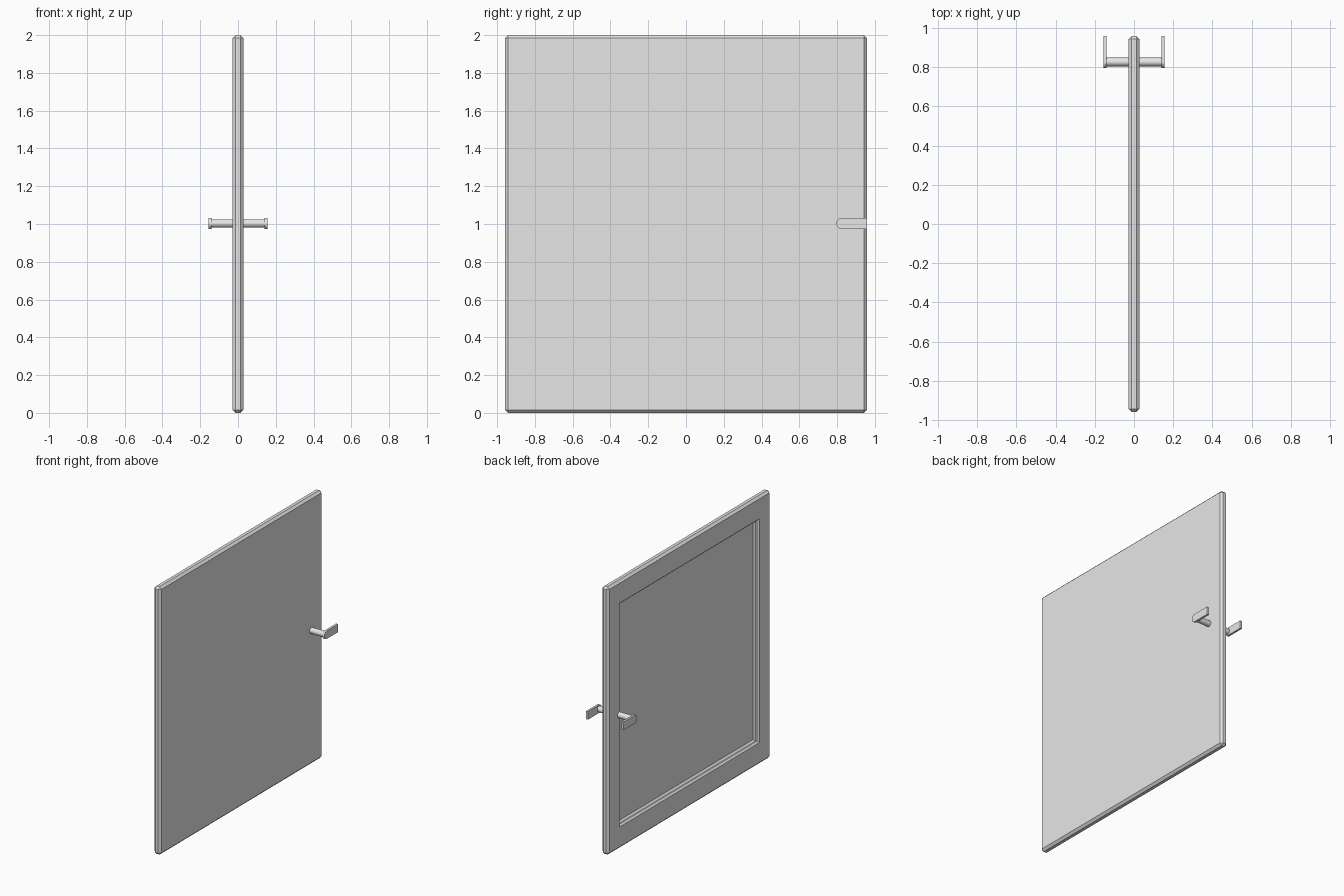
import bpy, bmesh, math
from mathutils import Matrix, Vector

if "Cube" in bpy.data.objects:
    bpy.data.objects.remove(bpy.data.objects["Cube"], do_unlink=True)

grey = bpy.data.materials.new("light_grey")
grey.use_nodes = True
colour = (0.8, 0.8, 0.8, 1)
grey.diffuse_color = colour
grey.node_tree.nodes["Principled BSDF"].inputs["Base Color"].default_value = colour


def finish(bm, name):
    bmesh.ops.recalc_face_normals(bm, faces=bm.faces)
    mesh = bpy.data.meshes.new(name)
    bm.to_mesh(mesh)
    bm.free()
    mesh.materials.append(grey)
    obj = bpy.data.objects.new(name, mesh)
    bpy.context.collection.objects.link(obj)
    return obj


# Door slab with chamfered edges
bm = bmesh.new()
bmesh.ops.create_cube(bm, size=1, matrix=Matrix.Translation((0, 0, 1))
                      @ Matrix.Diagonal((0.056, 1.916, 2, 1)))
bmesh.ops.bevel(bm, geom=bm.edges[:], offset=0.016, segments=1, affect='EDGES')

# Recessed panel on one side: chamfer, wall, chamfer
bm.normal_update()
panel = min(bm.faces, key=lambda f: f.calc_center_median().x)
bmesh.ops.inset_region(bm, faces=[panel], thickness=0.1, depth=0)
for v in panel.verts:
    v.co.y = math.copysign(0.825, v.co.y)
    v.co.z = 1 + math.copysign(0.835, v.co.z - 1)
for thickness, depth in ((0.012, -0.012), (0, -0.01), (0.012, -0.012)):
    bm.normal_update()
    bmesh.ops.inset_region(bm, faces=[panel], thickness=thickness, depth=depth,
                           use_even_offset=True)
finish(bm, "door_slab")

# Handle spindle through the slab
bm = bmesh.new()
bmesh.ops.create_cone(bm, cap_ends=True, segments=24, radius1=0.022, radius2=0.022, depth=0.29,
                      matrix=Matrix.Translation((0, 0.826, 1.003)) @ Matrix.Rotation(math.pi / 2, 4, 'Y'))
for f in bm.faces:
    f.smooth = len(f.verts) == 4
for e in bm.edges:
    e.smooth = all(f.smooth for f in e.link_faces)
finish(bm, "handle_spindle")


# Flat levers, rounded at the spindle end and square at the tip
def lever(name, x):
    bm = bmesh.new()
    outline = [(0.958, -0.03), (0.958, 0.03)]
    for i in range(9):
        a = math.pi / 2 + math.pi * i / 8
        outline.append((0.826 + 0.03 * math.cos(a), 0.03 * math.sin(a)))
    face = bm.faces.new([bm.verts.new((x, y, 1.003 + z)) for y, z in outline])
    out = bmesh.ops.extrude_face_region(bm, geom=[face])["geom"]
    bmesh.ops.translate(bm, vec=Vector((0.016, 0, 0)),
                        verts=[g for g in out if isinstance(g, bmesh.types.BMVert)])
    finish(bm, name)


lever("left_lever", 0.139)
lever("right_lever", -0.155)
